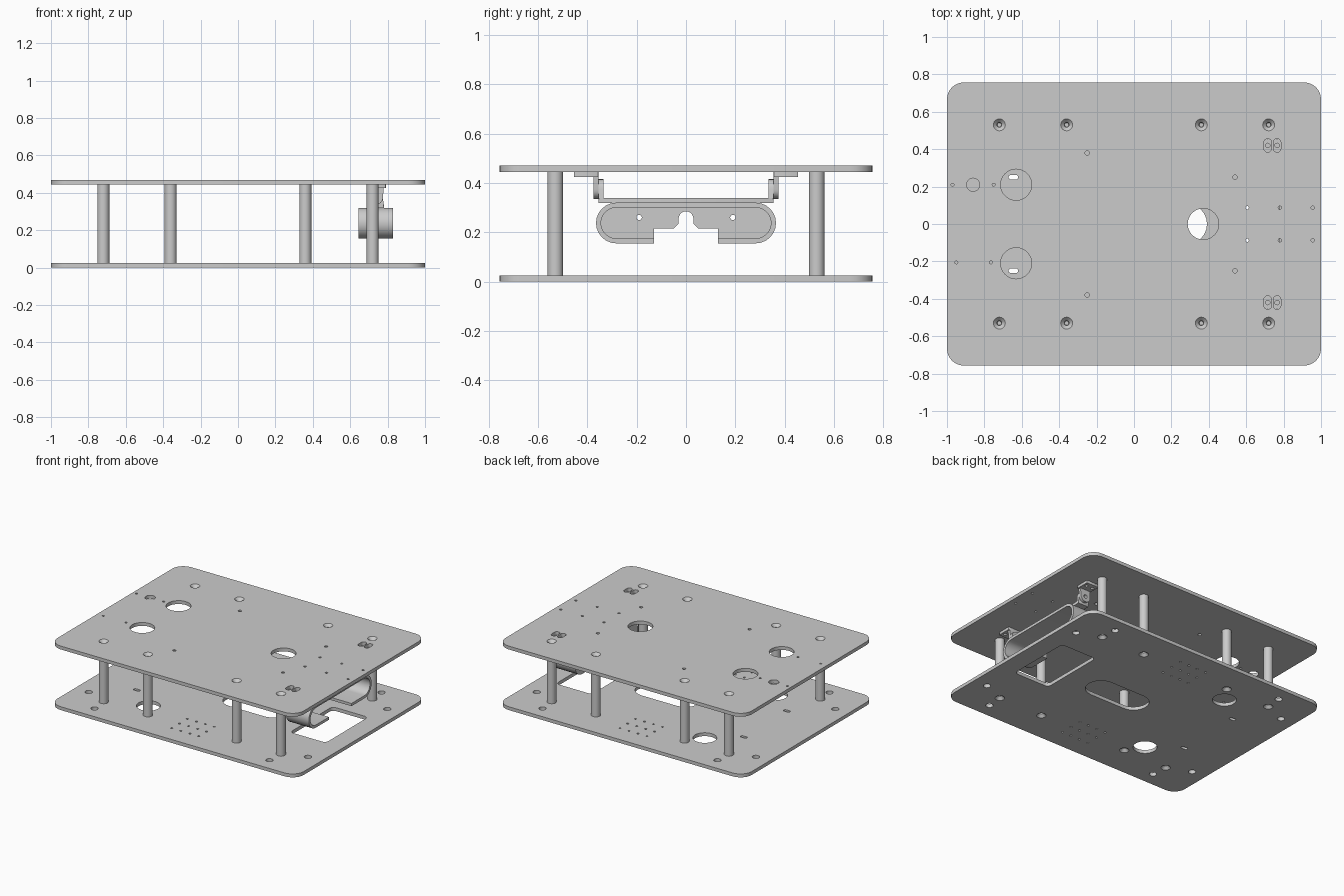
import bpy, bmesh
from math import pi, sin, cos, radians

if "Cube" in bpy.data.objects:
    bpy.data.objects.remove(bpy.data.objects["Cube"])


# ---- 2D outline helpers ----
def arc(cx, cy, r, a0, a1, n=12):
    return [(cx + r * cos(radians(a0 + (a1 - a0) * i / n)),
             cy + r * sin(radians(a0 + (a1 - a0) * i / n))) for i in range(n + 1)]


def circle(cx, cy, r, n=20):
    return arc(cx, cy, r, 0, 360, n)[:-1]


def rounded(x0, x1, y0, y1, r, n=6):
    return (arc(x1 - r, y1 - r, r, 0, 90, n) + arc(x0 + r, y1 - r, r, 90, 180, n)
            + arc(x0 + r, y0 + r, r, 180, 270, n) + arc(x1 - r, y0 + r, r, 270, 360, n))


def slot(cx, cy, lx, ly):
    r = min(lx, ly) / 2 * 0.98
    return rounded(cx - lx / 2, cx + lx / 2, cy - ly / 2, cy + ly / 2, r)


def finish(obj):
    bm = bmesh.new()
    bm.from_mesh(obj.data)
    bmesh.ops.remove_doubles(bm, verts=bm.verts, dist=1e-5)
    bmesh.ops.recalc_face_normals(bm, faces=bm.faces)
    bm.to_mesh(obj.data)
    bm.free()
    bpy.ops.object.select_all(action='DESELECT')
    obj.select_set(True)
    bpy.context.view_layer.objects.active = obj
    bpy.ops.object.shade_smooth_by_angle(angle=radians(30))


def sheet(name, outlines, a, b, axis='Z'):
    """Extrude outlines (first is the border, others holes) from a to b along an axis."""
    cu = bpy.data.curves.new(name, 'CURVE')
    cu.dimensions = '2D'
    cu.fill_mode = 'BOTH'
    cu.extrude = abs(b - a) / 2
    for pts in outlines:
        sp = cu.splines.new('POLY')
        sp.points.add(len(pts) - 1)
        for p, (x, y) in zip(sp.points, pts):
            p.co = (x, y, 0, 1)
        sp.use_cyclic_u = True
    obj = bpy.data.objects.new(name, cu)
    bpy.context.collection.objects.link(obj)
    mid = (a + b) / 2
    obj.location = {'Z': (0, 0, mid), 'X': (mid, 0, 0), 'Y': (0, mid, 0)}[axis]
    obj.rotation_euler = {'Z': (0, 0, 0), 'X': (pi / 2, 0, pi / 2), 'Y': (pi / 2, 0, 0)}[axis]
    bpy.ops.object.select_all(action='DESELECT')
    obj.select_set(True)
    bpy.context.view_layer.objects.active = obj
    bpy.ops.object.convert(target='MESH')
    finish(bpy.context.view_layer.objects.active)


def lathe(name, profile, x, y, n=24):
    bm = bmesh.new()
    vs = [bm.verts.new((r, 0, z)) for r, z in profile]
    es = [bm.edges.new(p) for p in zip(vs, vs[1:])]
    bmesh.ops.spin(bm, geom=vs + es, axis=(0, 0, 1), cent=(0, 0, 0), angle=2 * pi, steps=n)
    me = bpy.data.meshes.new(name)
    bm.to_mesh(me)
    bm.free()
    obj = bpy.data.objects.new(name, me)
    obj.location = (x, y, 0)
    bpy.context.collection.objects.link(obj)
    finish(obj)


T, Z1, H = 0.025, 0.445, 0.47
posts = [(x, s * 0.53) for x in (-0.72, -0.36, 0.36, 0.72) for s in (1, -1)]
border = rounded(-1, 1, -0.757, 0.757, 0.09)
post_holes = [circle(x, y, 0.032, 24) for x, y in posts]

# ---- bottom plate ----
holes = [slot(0.145, 0, 0.49, 0.21), rounded(0.57, 0.86, -0.21, 0.28, 0.03)]
for s in (1, -1):
    holes += [circle(-0.44, s * 0.41, 0.08, 32), slot(-0.645, s * 0.25, 0.05, 0.024)]
    holes += [circle(sx * x, s * y, 0.025) for sx in (1, -1) for x, y in ((0.71, 0.65), (0.89, 0.46))]
    holes += [circle(-0.11 + 0.073 * i, s * 0.52 + 0.09 * j, 0.008, 10)
              for i in range(4) for j in (-1, 0, 1)]
sheet('bottom_plate', [border] + post_holes + holes, 0, T)

# ---- top plate ----
holes = [circle(0.37, 0, 0.083, 32), circle(-0.86, 0.21, 0.035)]
holes += [circle(x, y, 0.008, 10) for x, y in
          ((-0.97, 0.21), (-0.75, 0.21), (-0.95, -0.205), (-0.765, -0.205))]
for s in (1, -1):
    holes += [circle(-0.63, s * 0.21, 0.083, 32)]
    holes += [circle(-0.25, s * 0.38, 0.012, 12), circle(0.54, s * 0.25, 0.012, 12)]
    holes += [circle(x, s * 0.087, 0.009, 10) for x in (0.605, 0.78, 0.955)]
    holes += [slot(x, s * 0.42, 0.04, 0.072) for x in (0.715, 0.765)]
sheet('top_plate', [border] + post_holes + holes, Z1, H)

# ---- spacer posts with countersunk ends ----
for x, y in posts:
    lathe('spacer_post', [(0, 0.05), (0.011, 0.05), (0.013, 0.02), (0.032, 0), (0.032, H),
                          (0.013, H - 0.02), (0.011, H - 0.05), (0, H - 0.05)], x, y)

# ---- sensor cradle: open band around a recessed panel ----
ZC, R, YE, W = 0.2375, 0.0825, 0.2825, 0.02
right = arc(YE, ZC, R, -90, 90)
left = arc(-YE, ZC, R, 90, 270)
r_in = arc(YE, ZC, R - W, -90, 90)
l_in = arc(-YE, ZC, R - W, 90, 270)
band = ([(0.13, ZC - R)] + right + left + [(-0.13, ZC - R), (-0.13, ZC - R + W)]
        + l_in[::-1] + r_in[::-1] + [(0.13, ZC - R + W)])
sheet('cradle_band', [band], 0.645, 0.83, 'X')
notch = ([(-0.13, ZC - R), (-0.13, 0.215), (-0.05, 0.215), (-0.03, 0.235)]
         + arc(0, 0.255, 0.03, 180, 0) + [(0.03, 0.235), (0.05, 0.215), (0.13, 0.215), (0.13, ZC - R)])
sheet('cradle_panel', [right + left + notch] + [circle(y, 0.26, 0.011, 14) for y in (0.19, -0.19)],
      0.645, 0.667, 'X')
sheet('cradle_top_bar', [rounded(0.695, 0.78, -0.355, 0.355, 0.004, 2)], 0.318, 0.338)

# ---- hinge brackets under the top plate ----
for s in (1, -1):
    lo, hi = sorted((s * 0.355, s * 0.455))
    sheet('bracket_flange', [rounded(0.69, 0.79, lo, hi, 0.005, 2)]
          + [circle(x, s * 0.42, 0.012, 12) for x in (0.715, 0.765)], 0.425, Z1)
    upper = [(0.695, Z1), (0.695, 0.375)] + arc(0.735, 0.375, 0.04, 180, 360) + [(0.78, Z1)]
    sheet('bracket_arm', [upper, circle(0.735, 0.375, 0.014, 14)], s * 0.355, s * 0.375, 'Y')
    lower = [(0.695, 0.32), (0.78, 0.32)] + arc(0.735, 0.375, 0.04, 0, 180)
    sheet('cradle_ear', [lower, circle(0.735, 0.375, 0.014, 14)], s * 0.335, s * 0.355, 'Y')
